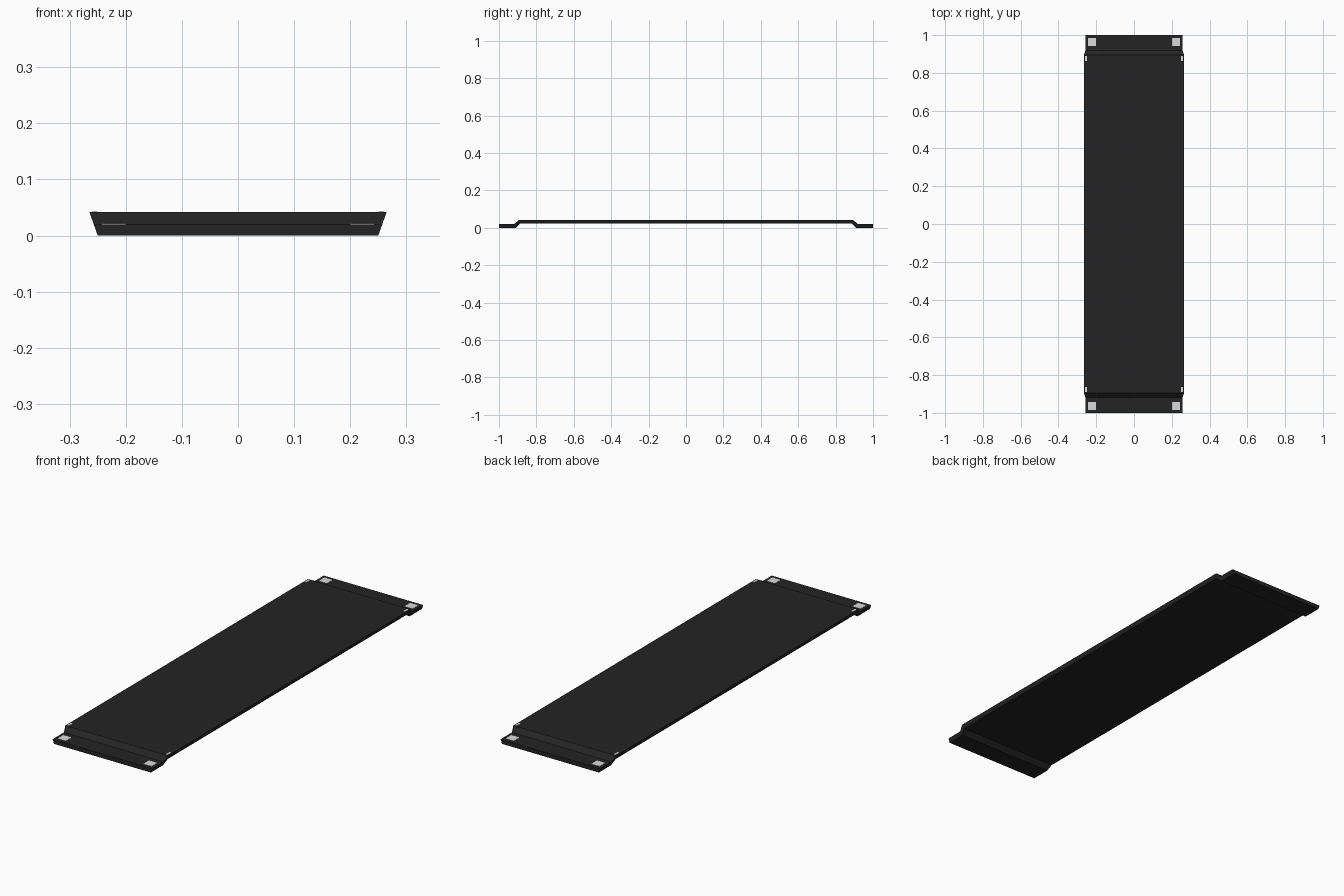
import bpy, bmesh

cube = bpy.data.objects.get("Cube")
if cube:
    bpy.data.objects.remove(cube)


def make_material(name, rgb, roughness):
    mat = bpy.data.materials.new(name)
    mat.use_nodes = True
    color = (*rgb, 1)
    mat.diffuse_color = color
    bsdf = mat.node_tree.nodes["Principled BSDF"]
    bsdf.inputs["Base Color"].default_value = color
    bsdf.inputs["Roughness"].default_value = roughness
    return mat


charcoal = make_material("charcoal", (0.017, 0.017, 0.017), 0.6)
pale_grey = make_material("pale_grey", (0.7, 0.7, 0.7), 0.6)

TOP, LIP = 0.042, 0.02


def half_width(z):
    # The long edges lean outward as they rise
    return 0.25 + 0.015 * z / TOP


def finish(bm, name, mat):
    bmesh.ops.recalc_face_normals(bm, faces=bm.faces)
    mesh = bpy.data.meshes.new(name)
    bm.to_mesh(mesh)
    bm.free()
    mesh.materials.append(mat)
    obj = bpy.data.objects.new(name, mesh)
    bpy.context.collection.objects.link(obj)
    return obj


# Panel: raised deck, short ramps and low end lips, as one bent sheet
# Each station holds upper y, upper z, lower y, lower z
half = [(0.895, TOP, 0.887, TOP - LIP), (0.918, LIP, 0.91, 0), (1, LIP, 1, 0)]
stations = [(-a, b, -c, d) for a, b, c, d in reversed(half)] + half

bm = bmesh.new()
rings = []
for uy, uz, ly, lz in stations:
    corners = [(-1, uy, uz), (1, uy, uz), (1, ly, lz), (-1, ly, lz)]
    rings.append([bm.verts.new((s * half_width(z), y, z)) for s, y, z in corners])
for a, b in zip(rings, rings[1:]):
    for i in range(4):
        j = (i + 1) % 4
        bm.faces.new((a[i], a[j], b[j], b[i]))
bm.faces.new(rings[0])
bm.faces.new(rings[-1])
finish(bm, "panel", charcoal)


# Thin pale markers at all four corners
def marker(name, x0, x1, y0, y1, z, thick=0.001):
    bm = bmesh.new()
    bmesh.ops.create_cube(bm, size=1)
    for v in bm.verts:
        v.co = (x1 if v.co.x > 0 else x0,
                y1 if v.co.y > 0 else y0,
                z + (thick if v.co.z > 0 else -thick))
    finish(bm, name, pale_grey)


for sx, side in ((1, "left"), (-1, "right")):
    for sy, end in ((1, "back"), (-1, "front")):
        marker(f"lip_pad_{end}_{side}", *sorted((sx * 0.2, sx * 0.243)),
               *sorted((sy * 0.942, sy * 0.984)), LIP)
        marker(f"deck_tab_{end}_{side}", *sorted((sx * 0.25, sx * 0.26)),
               *sorted((sy * 0.862, sy * 0.889)), TOP)
